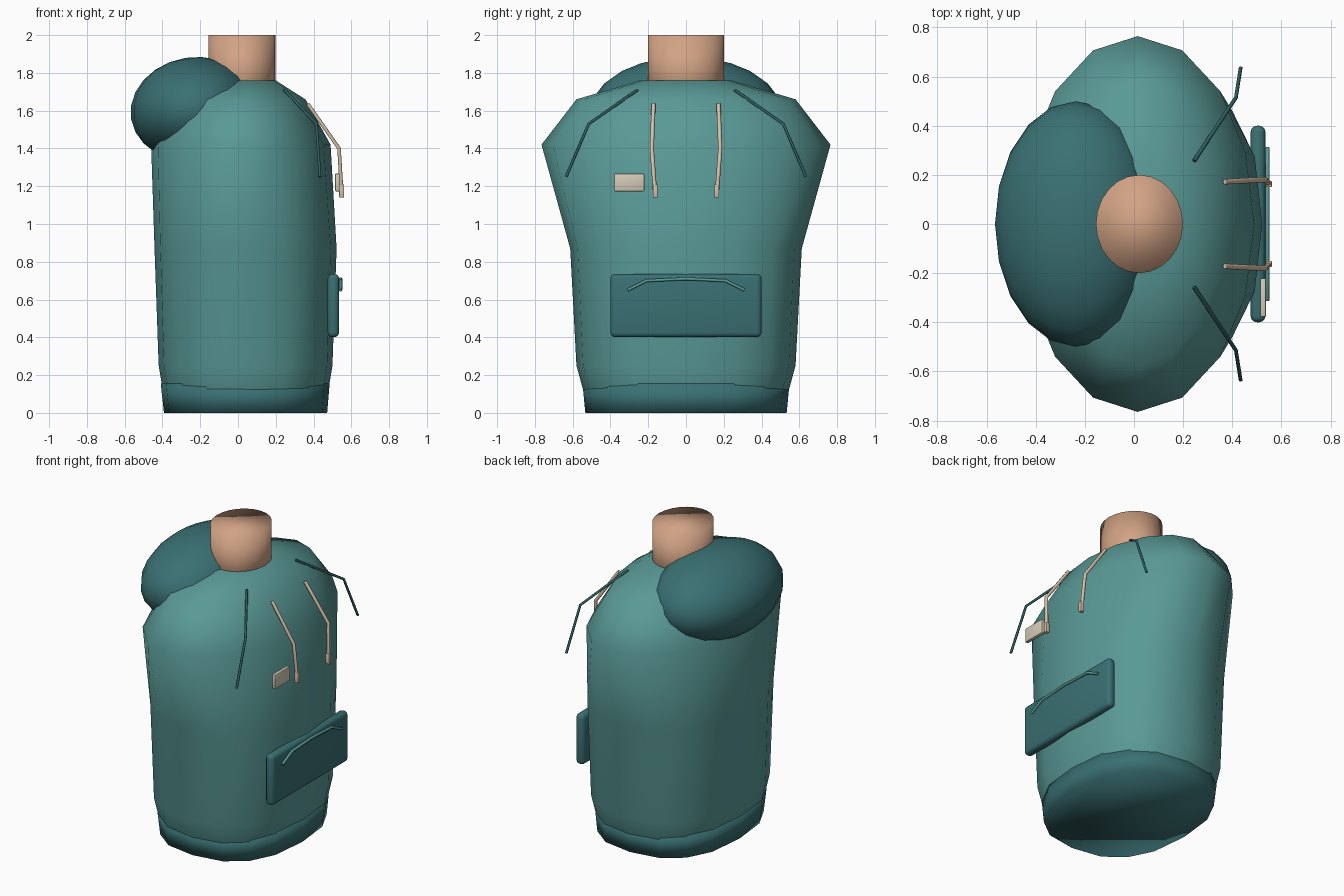
import bpy, bmesh, math
from mathutils import Matrix

cube = bpy.data.objects.get("Cube")
if cube:
    bpy.data.objects.remove(cube, do_unlink=True)


def material(name, rgb):
    m = bpy.data.materials.new(name)
    m.use_nodes = True
    m.diffuse_color = (*rgb, 1)
    m.node_tree.nodes["Principled BSDF"].inputs["Base Color"].default_value = (*rgb, 1)
    return m


TEAL = material("teal cloth", (0.10, 0.32, 0.305))
DARK = material("dark teal cloth", (0.042, 0.162, 0.171))
CREASE = material("deep teal crease", (0.028, 0.115, 0.12))
SKIN = material("skin", (0.645, 0.366, 0.235))
TAN = material("tan cord", (0.68, 0.53, 0.40))
CREAM = material("cream label", (0.66, 0.60, 0.48))


def finish(name, bm, mat, smooth=True):
    bmesh.ops.recalc_face_normals(bm, faces=bm.faces)
    for f in bm.faces:
        f.smooth = smooth
    mesh = bpy.data.meshes.new(name)
    bm.to_mesh(mesh)
    bm.free()
    mesh.materials.append(mat)
    ob = bpy.data.objects.new(name, mesh)
    bpy.context.collection.objects.link(ob)
    return ob


def power(v, n):
    return math.copysign(abs(v) ** (2 / n), v)


def loft(name, rings, mat, sides=16):
    """Closed skin through rings of (z, centre x, half x, half y, squareness)."""
    bm = bmesh.new()
    loops = []
    for z, cx, rx, ry, n in rings:
        angles = [math.tau * i / sides for i in range(sides)]
        loops.append([bm.verts.new((cx + rx * power(math.cos(a), n),
                                    ry * power(math.sin(a), n), z)) for a in angles])
    for low, high in zip(loops, loops[1:]):
        for i in range(sides):
            j = (i + 1) % sides
            bm.faces.new((low[i], low[j], high[j], high[i]))
    bm.faces.new(loops[0])
    bm.faces.new(loops[-1])
    return finish(name, bm, mat)


def box(name, centre, size, bevel, segments, mat):
    bm = bmesh.new()
    bmesh.ops.create_cube(bm, size=1, matrix=Matrix.Translation(centre) @ Matrix.Diagonal((*size, 1)))
    bmesh.ops.bevel(bm, geom=bm.edges[:], offset=bevel, segments=segments,
                    profile=0.5, affect='EDGES')
    ob = finish(name, bm, mat)
    bpy.ops.object.select_all(action='DESELECT')
    ob.select_set(True)
    bpy.context.view_layer.objects.active = ob
    bpy.ops.object.shade_smooth_by_angle(angle=math.radians(40))
    return ob


def cord(name, points, radius, mat):
    curve = bpy.data.curves.new(name, 'CURVE')
    curve.dimensions = '3D'
    curve.bevel_depth = radius
    curve.bevel_resolution = 1
    curve.use_fill_caps = True
    spline = curve.splines.new('POLY')
    spline.points.add(len(points) - 1)
    for p, co in zip(spline.points, points):
        p.co = (*co, 1)
    curve.materials.append(mat)
    ob = bpy.data.objects.new(name, curve)
    bpy.context.collection.objects.link(ob)


# Torso and hem
loft("torso", [(0.06, 0.04, 0.42, 0.52, 2.5),
               (0.13, 0.04, 0.44, 0.547, 2.5),
               (0.25, 0.04, 0.46, 0.58, 2.5),
               (0.87, 0.04, 0.482, 0.613, 2.4),
               (1.42, 0.015, 0.475, 0.765, 2),
               (1.66, 0.022, 0.335, 0.58, 2),
               (1.76, 0.022, 0.178, 0.24, 2)], TEAL)
loft("hem_band", [(0, 0.04, 0.432, 0.533, 2.5),
                  (0.155, 0.038, 0.447, 0.548, 2.5)], DARK)

# Neck
loft("neck", [(1.62, 0.022, 0.177, 0.20, 2),
              (2.0, 0.022, 0.177, 0.20, 2)], SKIN, 24)

# Hood lying on the upper back
bm = bmesh.new()
bmesh.ops.create_uvsphere(bm, u_segments=20, v_segments=12, radius=1)
bm.transform(Matrix.Translation((-0.235, 0, 1.608)) @ Matrix.Rotation(math.radians(-9), 4, 'Y')
             @ Matrix.Diagonal((0.335, 0.5, 0.275, 1)))
finish("hood", bm, DARK)

# Chest pocket and its seam, label
box("pocket", (0.505, 0, 0.568), (0.06, 0.80, 0.335), 0.025, 3, DARK)
cord("pocket_seam", [(0.543, -0.31, 0.65), (0.543, -0.21, 0.70), (0.543, 0, 0.71),
                     (0.543, 0.21, 0.70), (0.543, 0.31, 0.65)], 0.009, TEAL)
box("label", (0.526, -0.30, 1.22), (0.024, 0.158, 0.095), 0.006, 2, CREAM)

# Drawstrings with tips, and sleeve creases
for side, s in (("left", 1), ("right", -1)):
    cord(side + "_drawstring", [(0.37, s * 0.172, 1.635), (0.535, s * 0.181, 1.40),
                                (0.548, s * 0.165, 1.18)], 0.011, TAN)
    box(side + "_drawstring_tip", (0.549, s * 0.163, 1.175), (0.026, 0.026, 0.07), 0.005, 2, TAN)
    cord(side + "_shoulder_crease", [(0.245, s * 0.257, 1.71), (0.415, s * 0.515, 1.53),
                                     (0.434, s * 0.635, 1.25)], 0.008, CREASE)
